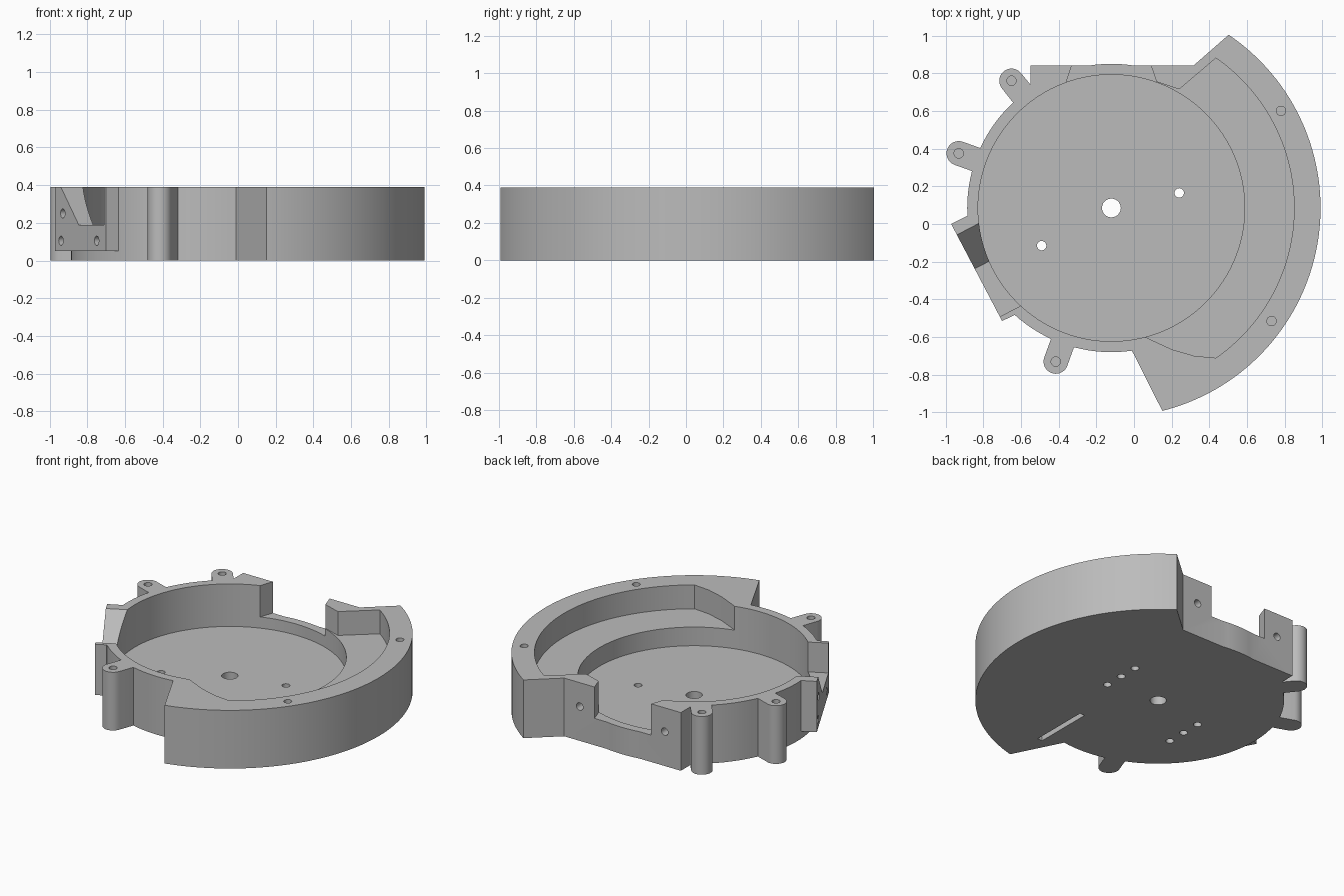
import bpy
import bmesh
from math import radians, degrees, cos, sin, asin, atan2, hypot
from mathutils import Matrix, Vector

if "Cube" in bpy.data.objects:
    bpy.data.objects.remove(bpy.data.objects["Cube"])

CX, CY = -0.12, 0.085      # shared centre of every large arc
HEIGHT = 0.39
DISC_R, RIM_R = 0.765, 1.11
HOLE_R = 0.025

grey = bpy.data.materials.new("plain grey")
grey.use_nodes = True
grey.diffuse_color = (0.5, 0.5, 0.5, 1)
grey.node_tree.nodes["Principled BSDF"].inputs["Base Color"].default_value = (0.5, 0.5, 0.5, 1)


def arc(r, a0, a1, x=CX, y=CY, step=3):
    """Points on an arc, angles in degrees."""
    n = max(2, round(abs(a1 - a0) / step))
    angles = [radians(a0 + (a1 - a0) * i / n) for i in range(n + 1)]
    return [(x + r * cos(a), y + r * sin(a)) for a in angles]


def circle(r, x=CX, y=CY, step=15):
    return arc(r, 0, 360, x, y, step)[:-1]


def prism(name, points, z0, z1, frame=Matrix()):
    """Extrude a closed outline between two heights."""
    bm = bmesh.new()
    face = bm.faces.new([bm.verts.new((x, y, z0)) for x, y in points])
    new = bmesh.ops.extrude_face_region(bm, geom=[face])["geom"]
    verts = [v for v in new if isinstance(v, bmesh.types.BMVert)]
    bmesh.ops.translate(bm, verts=verts, vec=(0, 0, z1 - z0))
    bmesh.ops.transform(bm, matrix=frame, verts=bm.verts)
    bmesh.ops.recalc_face_normals(bm, faces=bm.faces)
    mesh = bpy.data.meshes.new(name)
    bm.to_mesh(mesh)
    bm.free()
    mesh.materials.append(grey)
    obj = bpy.data.objects.new(name, mesh)
    bpy.context.collection.objects.link(obj)
    return obj


def combine(target, tool, operation="DIFFERENCE"):
    """Apply one boolean and discard the tool."""
    mod = target.modifiers.new(tool.name, "BOOLEAN")
    mod.operation, mod.solver, mod.object = operation, "EXACT", tool
    bpy.context.view_layer.objects.active = target
    bpy.ops.object.modifier_apply(modifier=mod.name)
    bpy.data.objects.remove(tool)


def side_frame(along):
    """Frame with X along a wall, Y up and Z pointing out of the wall."""
    t = Vector((*along, 0)).normalized()
    up = Vector((0, 0, 1))
    return Matrix((t, up, t.cross(up))).transposed().to_4x4()


# Screw ears around the disc
ears = [(-0.65, 0.76), (-0.93, 0.375), (-0.415, -0.73)]
EAR_R = 0.065
HALF = degrees(asin(EAR_R / DISC_R))


def bearing(x, y):
    return degrees(atan2(y - CY, x - CX)) % 360


# Housing outline, counter-clockwise from the wide rim
outline = arc(RIM_R, -75.9, 55.9, step=2)
outline += [(0.315, 0.84)] + arc(DISC_R, 80.8, 99.2) + [(-0.55, 0.84), (-0.55, 0.74)]
previous = None
for x, y in ears:
    b = bearing(x, y)
    if previous:
        outline += arc(DISC_R, previous + HALF, b - HALF)
    outline += arc(EAR_R, b - 90, b + 90, x, y, 12)
    previous = b
outline += arc(DISC_R, previous + HALF, 278.2)
housing = prism("motor_housing", outline, 0, HEIGHT)

# Angled mounting wing on the side
wing = [(-0.97, 0), (-0.70, -0.515), (-0.635, -0.483), (-0.6, -0.3), (-0.86, 0.055)]
combine(housing, prism("side_wing", wing, 0.05, HEIGHT), "UNION")

# Round pocket and the shallower crescent pocket beside it
combine(housing, prism("round_pocket", circle(0.7075, step=3), 0.105, 0.6))
crescent = arc(0.97, -55.1, 55.1, step=2)
crescent += [(0.24, 0.715), (0.12, 0.755), (CX, CY), (0.06, -0.6), (0.2, -0.665), (0.32, -0.7)]
combine(housing, prism("crescent_pocket", crescent, 0.23, 0.6))

# Opening in the flat back wall
gap = [(-0.31, 0.9), (-0.395, 0.65), (0.155, 0.65), (0.07, 0.9)]
combine(housing, prism("back_opening", gap, 0.18, 0.6))

# Opening with one sloped end in the wing
wing_frame = side_frame((0.27, -0.515))
slope = [(-0.487, 0.49), (-0.182, 0.19), (0.105, 0.19), (0.105, 0.49)]
combine(housing, prism("wing_opening", slope, 0.55, 1, wing_frame))

# Screw holes in the wing face and the back wall
for t, z in [(-0.364, 0.25), (-0.385, 0.105), (0.023, 0.105)]:
    combine(housing, prism("wing_hole", circle(HOLE_R, t, z), 0.8, 0.95, wing_frame))
back_frame = side_frame((-1, 0))
for x in (0.2, -0.43):
    combine(housing, prism("back_hole", circle(HOLE_R, -x, 0.23), 0.78, 0.95, back_frame))

# Screw holes in the ears and rim
for x, y in ears + [(0.78, 0.6), (0.73, -0.515)]:
    combine(housing, prism("top_hole", circle(HOLE_R, x, y), 0.19, 0.6))

# Shaft hole, floor holes and the slot underneath
combine(housing, prism("shaft_hole", circle(0.05), -0.1, 0.3))
for x, y in [(0.24, 0.165), (-0.49, -0.115)]:
    for offset, top in [(-0.13, 0.06), (0, 0.2), (0.13, 0.06)]:
        combine(housing, prism("floor_hole", circle(HOLE_R, x, y + offset), -0.1, top))
slot = [(0.107, -0.74), (0.143, -0.74), (0.143, -0.34), (0.107, -0.34)]
combine(housing, prism("bottom_slot", slot, -0.1, 0.06))

# Smooth curved walls, keep corners crisp
bpy.ops.object.select_all(action="DESELECT")
housing.select_set(True)
bpy.context.view_layer.objects.active = housing
bpy.ops.object.shade_smooth_by_angle(angle=radians(30))
